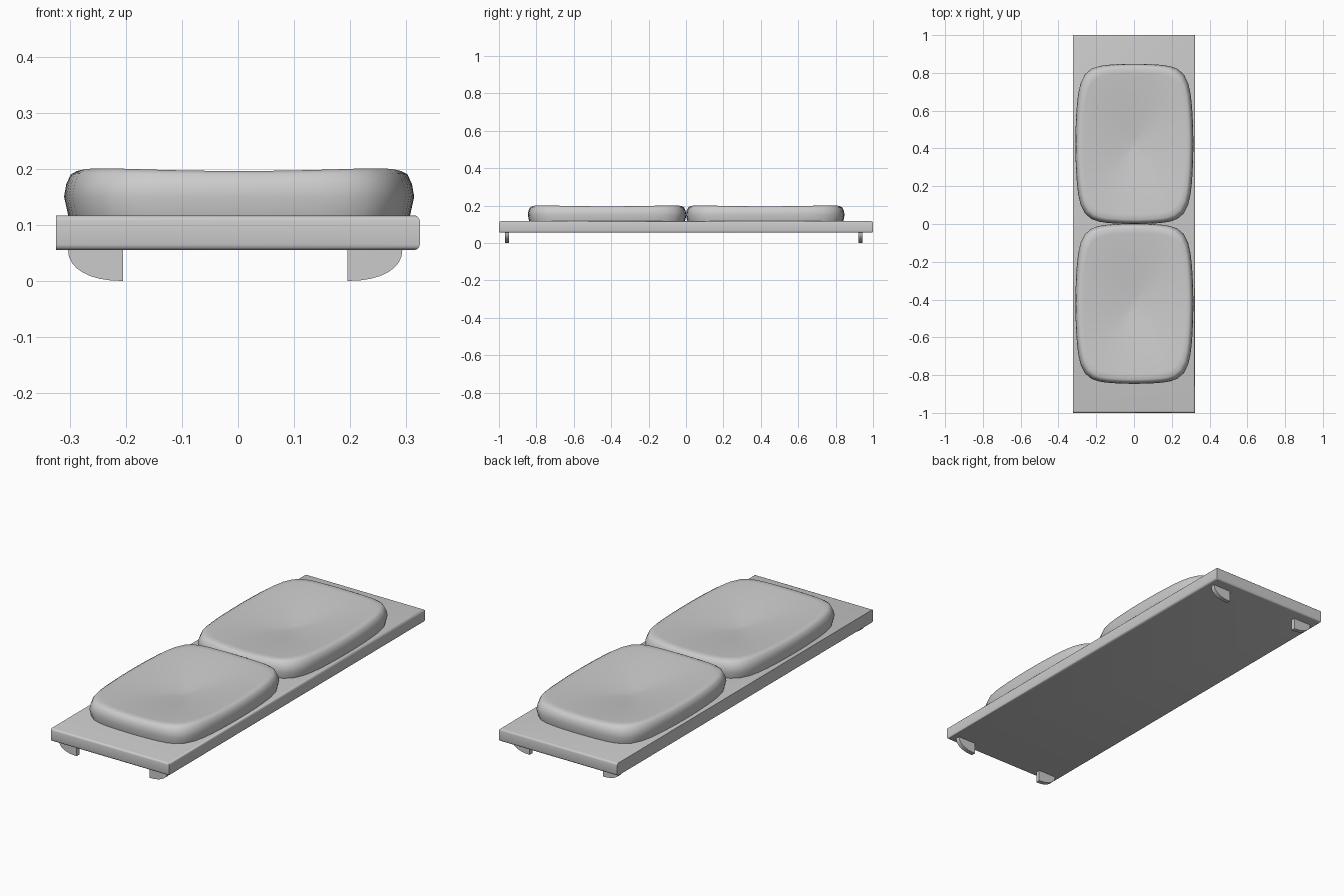
import bpy, bmesh, math

if "Cube" in bpy.data.objects:
    bpy.data.objects.remove(bpy.data.objects["Cube"])


def finish(name, bm, angle=None):
    bmesh.ops.recalc_face_normals(bm, faces=bm.faces)
    mesh = bpy.data.meshes.new(name)
    bm.to_mesh(mesh)
    bm.free()
    ob = bpy.data.objects.new(name, mesh)
    bpy.context.collection.objects.link(ob)
    if angle:
        bpy.ops.object.select_all(action='DESELECT')
        ob.select_set(True)
        bpy.context.view_layer.objects.active = ob
        bpy.ops.object.shade_smooth_by_angle(angle=math.radians(angle))
    return ob


# Slab: square along the left side, rounded along the right side and both ends
bm = bmesh.new()
bmesh.ops.create_cube(bm, size=1)
for v in bm.verts:
    v.co = (v.co.x * 0.648, v.co.y * 2, 0.086 + v.co.z * 0.062)
edges = []
for e in bm.edges:
    a, b = e.verts
    level = abs(a.co.z - b.co.z) < 1e-4
    if level and not (a.co.x < 0 and b.co.x < 0):
        edges.append(e)
bmesh.ops.bevel(bm, geom=edges, offset=0.01, segments=3, profile=0.5,
                affect='EDGES')
finish("bench_slab", bm, 40)


# Cushions: concentric rounded outlines, with a top dipping to a tufted centre
def outline(t, n=7.0):
    c, s = math.cos(t), math.sin(t)
    r = (abs(c) ** n + abs(s) ** n) ** (-1 / n)
    u, v = c * r, s * r
    return u * (1 - 0.09 * v * v), v * (1 - 0.05 * u * u), (u * v) ** 2


RINGS = [(0.976, 0.116, 0), (1.0, 0.150, 0), (0.988, 0.172, 0),
         (0.962, 0.190, 0.003), (0.925, 0.196, 0.007), (0.86, 0.1945, 0.008),
         (0.6, 0.184, 0.006), (0.3, 0.170, 0.003), (0.08, 0.158, 0)]


def cushion(name, cy):
    bm = bmesh.new()
    count, loops = 64, []
    for inset, z, lift in RINGS:
        loop = []
        for i in range(count):
            u, v, corner = outline(2 * math.pi * i / count)
            edge = 1 - inset
            k = min(edge, 0.075) * 0.313
            rest = max(edge - 0.075, 0) / 0.925
            x = u * (0.312 - k) * (1 - rest)
            y = v * (0.424 - k) * (1 - rest)
            loop.append(bm.verts.new((x + 0.002, y + cy, z + lift * corner)))
        loops.append(loop)
    for lo, hi in zip(loops, loops[1:]):
        for i in range(count):
            j = (i + 1) % count
            bm.faces.new((lo[i], lo[j], hi[j], hi[i]))
    bm.faces.new(loops[0])
    tuft = bm.verts.new((0, cy, 0.156))
    for i in range(count):
        bm.faces.new((loops[-1][i], loops[-1][(i + 1) % count], tuft))
    finish(name, bm, 50)


cushion("front_cushion", -0.422)
cushion("back_cushion", 0.424)


# Feet: thin quarter-round plates under the corners
def foot(name, side, cx, cy):
    bm = bmesh.new()
    pts = [(-0.049, 0.058)]
    for i in range(9):
        a = math.pi / 2 * i / 8
        pts.append((0.049 - 0.098 * math.cos(a) ** 0.9,
                    0.056 - 0.056 * math.sin(a) ** 0.9))
    pts.append((0.049, 0.058))
    face = bm.faces.new([bm.verts.new((cx - side * x, cy - 0.011, z))
                         for x, z in pts])
    new = bmesh.ops.extrude_face_region(bm, geom=[face])["geom"]
    bmesh.ops.translate(bm, vec=(0, 0.022, 0),
                        verts=[g for g in new if isinstance(g, bmesh.types.BMVert)])
    finish(name, bm, 30)


for end, y in (("front", -0.957), ("back", 0.932)):
    foot(end + "_left_foot", -1, -0.254, y)
    foot(end + "_right_foot", 1, 0.244, y)
